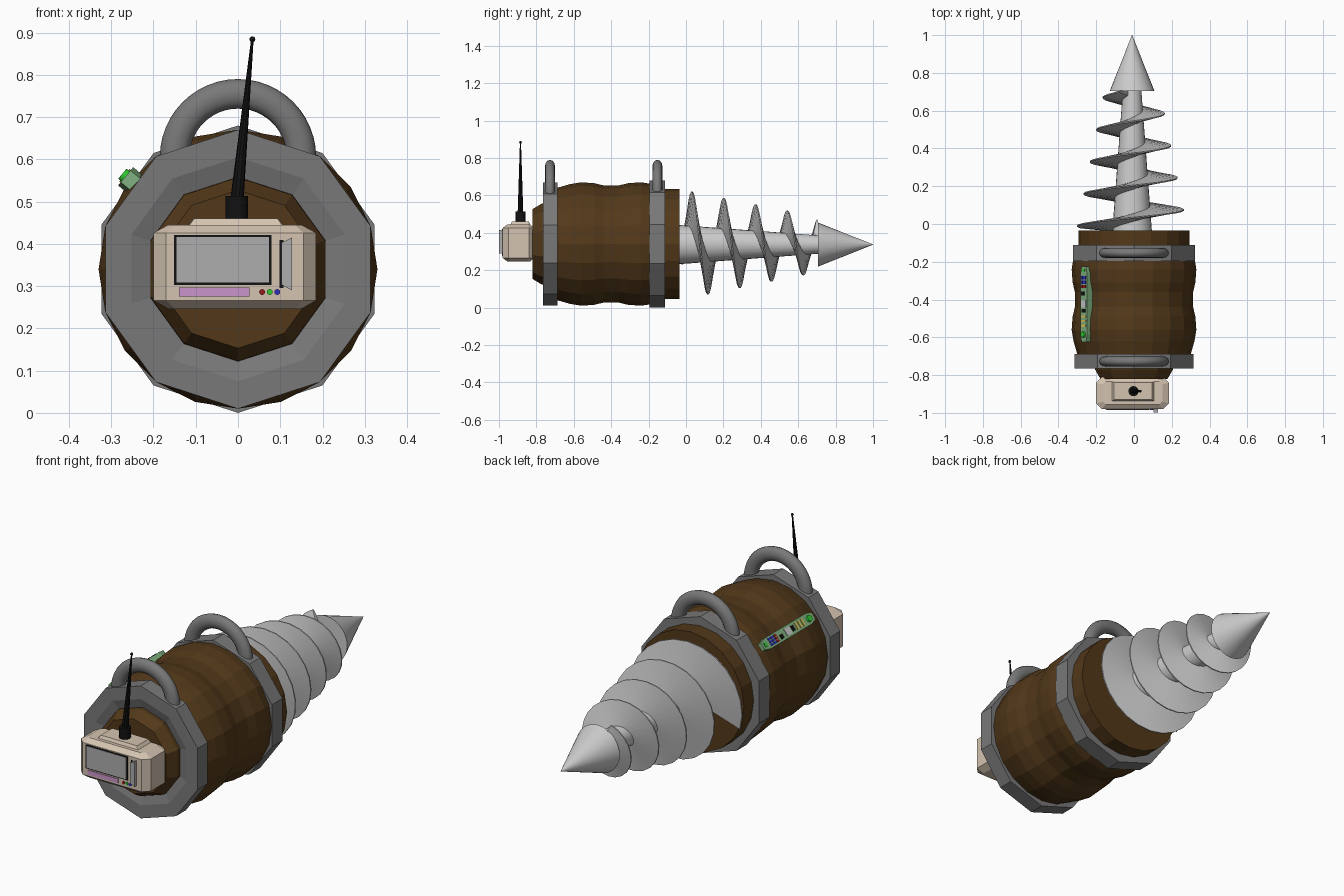
import bpy, bmesh
from math import sin, cos, pi
from mathutils import Vector, Matrix

if "Cube" in bpy.data.objects:
    bpy.data.objects.remove(bpy.data.objects["Cube"])

ZC = 0.34  # height of the barrel axis


def mat(name, r, g, b):
    m = bpy.data.materials.new(name)
    m.diffuse_color = (r, g, b, 1)
    m.use_nodes = True
    m.node_tree.nodes["Principled BSDF"].inputs["Base Color"].default_value = m.diffuse_color
    return m


BROWN = mat("brown", 0.085, 0.04, 0.01)
STEEL = mat("steel", 0.19, 0.19, 0.19)
BEIGE = mat("beige", 0.66, 0.55, 0.44)
BLACK = mat("black", 0.006, 0.006, 0.006)
GLASS = mat("glass", 0.42, 0.42, 0.42)
PINK = mat("pink", 0.6, 0.3, 0.6)
RED = mat("red", 0.3, 0.01, 0.01)
GREEN = mat("green", 0.03, 0.6, 0.03)
BLUE = mat("blue", 0.03, 0.03, 0.5)
YELLOW = mat("yellow", 0.7, 0.55, 0.1)
PANEL = mat("panel_green", 0.22, 0.45, 0.22)


def loft(name, rings, material=None, smooth=None):
    """Skin a list of equal-length point rings and cap both ends."""
    bm = bmesh.new()
    vs = [[bm.verts.new(p) for p in ring] for ring in rings]
    n = len(vs[0])
    for a, b in zip(vs, vs[1:]):
        for i in range(n):
            bm.faces.new((a[i], a[(i + 1) % n], b[(i + 1) % n], b[i]))
    bm.faces.new(vs[0][::-1])
    bm.faces.new(vs[-1])
    bmesh.ops.recalc_face_normals(bm, faces=bm.faces)
    me = bpy.data.meshes.new(name)
    bm.to_mesh(me)
    bm.free()
    ob = bpy.data.objects.new(name, me)
    bpy.context.collection.objects.link(ob)
    if material:
        me.materials.append(material)
    if smooth:
        bpy.ops.object.select_all(action='DESELECT')
        bpy.context.view_layer.objects.active = ob
        ob.select_set(True)
        bpy.ops.object.shade_smooth_by_angle(angle=smooth)
    return ob


def lathe(name, profile, n, material=None, x=0, z=ZC, smooth=None):
    """Turn (y, radius) pairs around the y axis, one corner at the top."""
    rings = [[(x + r * sin(2 * pi * i / n), y, z + r * cos(2 * pi * i / n))
              for i in range(n)] for y, r in profile]
    return loft(name, rings, material, smooth)


def upright(name, profile, n, material, smooth=0.6):
    """Turn (x, y, z, radius) rows around a vertical axis."""
    return loft(name, [[(x + r * cos(2 * pi * i / n), y + r * sin(2 * pi * i / n), z)
                        for i in range(n)] for x, y, z, r in profile], material, smooth)


def box(name, lo, hi, material, matrix=None):
    (x0, y0, z0), (x1, y1, z1) = lo, hi
    ob = loft(name, [[(x0, y0, z), (x1, y0, z), (x1, y1, z), (x0, y1, z)]
                     for z in (z0, z1)], material)
    if matrix:
        ob.data.transform(matrix)
    return ob


# Barrel body with two swellings, and its end caps
lathe("barrel", [(-0.73, 0.29), (-0.68, 0.303), (-0.62, 0.32), (-0.56, 0.33), (-0.49, 0.325),
                 (-0.44, 0.313), (-0.36, 0.313), (-0.31, 0.325), (-0.24, 0.33),
                 (-0.19, 0.322), (-0.15, 0.31)], 20, BROWN)
lathe("front_cap", [(-0.16, 0.295), (-0.035, 0.295)], 20, BROWN)
lathe("rear_cap", [(-0.72, 0.22), (-0.77, 0.217), (-0.82, 0.187)], 10, BROWN)

# Ten-sided clamp rings, the rear one with a dished face
lathe("rear_ring", [(-0.687, 0.20), (-0.687, 0.33), (-0.765, 0.33), (-0.765, 0.265),
                    (-0.75, 0.215), (-0.72, 0.20)], 10, STEEL)
lathe("front_ring", [(-0.195, 0.25), (-0.195, 0.34), (-0.112, 0.34), (-0.112, 0.25)], 10, STEEL)

# Carrying handles, one half loop on each ring
for label, y in (("rear", -0.727), ("front", -0.153)):
    rings = []
    for i in range(25):
        a = pi * i / 24
        ring = []
        for j in range(12):
            b = 2 * pi * j / 12
            r = 0.15 + 0.035 * cos(b)
            ring.append((r * cos(a), y + 0.027 * sin(b), 0.605 + r * sin(a)))
        rings.append(ring)
    feet = [[(p[0], p[1], 0.54) for p in rings[k]] for k in (0, -1)]
    loft(label + "_handle", [feet[0]] + rings + [feet[1]], STEEL, 0.7)

# Drill: tapered shaft, cone tip and spiral blade
DX = -0.01
lathe("drill_shaft", [(-0.04, 0.105), (0.72, 0.048)], 24, None, DX, 0.337, 0.6)
lathe("drill_tip", [(0.705, 0.118), (1.0, 0.0008)], 32, None, DX, 0.337, 0.6)
blade = []
steps = 100
for i in range(steps + 1):
    y = -0.02 + 0.72 * i / steps
    a = pi - 2 * pi * (y + 0.01) / 0.17
    outer = 0.29 - 0.2 * y
    inner = 0.09 - 0.075 * y
    blade.append([(DX + r * cos(a), y + dy, 0.337 + r * sin(a)) for r, dy in
                  ((inner, -0.022), (outer, -0.003), (outer, 0.003), (inner, 0.022))])
loft("drill_blade", blade, None, 0.6)


# Control unit: chamfered case with raised lid
def octagon(x0, x1, y0, y1, c, z):
    return [(x0 + c, y0, z), (x1 - c, y0, z), (x1, y0 + c, z), (x1, y1 - c, z),
            (x1 - c, y1, z), (x0 + c, y1, z), (x0, y1 - c, z), (x0, y0 + c, z)]


loft("control_case", [octagon(-0.165, 0.15, -0.955, -0.835, 0.015, 0.246),
                      octagon(-0.2, 0.185, -0.98, -0.81, 0.03, 0.266),
                      octagon(-0.2, 0.185, -0.98, -0.81, 0.03, 0.426),
                      octagon(-0.165, 0.15, -0.955, -0.835, 0.015, 0.445)], BEIGE)
loft("control_lid", [octagon(-0.12, 0.11, -0.94, -0.832, 0.002, 0.44),
                     octagon(-0.105, 0.095, -0.93, -0.84, 0.002, 0.46)], BEIGE)
box("screen_frame", (-0.152, -0.983, 0.303), (0.079, -0.97, 0.421), BLACK)
box("screen", (-0.146, -0.985, 0.308), (0.073, -0.97, 0.416), GLASS)
box("label_strip", (-0.14, -0.984, 0.275), (0.027, -0.97, 0.297), PINK)
for name, x, m in (("red", 0.057, RED), ("green", 0.075, GREEN), ("blue", 0.093, BLUE)):
    lathe(name + "_button", [(-0.985, 0.007), (-0.97, 0.007)], 12, m, x, 0.286)

# Side grip on the control unit, tapering away from the screen
box("grip_plate", (0.098, -0.982, 0.296), (0.108, -0.97, 0.409), BLACK)
loft("grip", [[(0.103, y, 0.303), (0.128, y, 0.29), (0.128, y, 0.415), (0.103, y, 0.403)]
              for y in (-0.97, -0.999)], GLASS)

# Leaning antenna
upright("antenna_base", [(-0.003, -0.885, 0.455, 0.027), (-0.003, -0.885, 0.513, 0.027)], 12, BLACK)
upright("antenna_rod", [(-0.003, -0.885, 0.50, 0.016), (0.034, -0.885, 0.884, 0.003)], 10, BLACK)
upright("antenna_ball", [(0.034, -0.885, 0.884 - 0.007 * cos(t * pi / 8),
                          max(0.0005, 0.007 * sin(t * pi / 8))) for t in range(9)], 12, BLACK)

# Side panel lying tangent to the barrel: local x across, y along, z outward
PM = Matrix.Translation((0, 0, ZC)) @ Matrix.Rotation(math_a := 0.88, 4, Vector((0, -1, 0)))
RB = 0.30
plan = [(-0.018, -0.625), (0.018, -0.625), (0.028, -0.585), (0.028, -0.265),
        (0.018, -0.225), (-0.018, -0.225), (-0.028, -0.265), (-0.028, -0.585)]
loft("side_panel", [[(x, y, z) for x, y in plan] for z in (RB, RB + 0.045)],
     PANEL).data.transform(PM)
TOP = RB + 0.049


def key(name, x, y, w, h, m, top=TOP):
    box(name, (x - w / 2, y - h / 2, RB + 0.03), (x + w / 2, y + h / 2, top), m, PM)


key("panel_lamp", 0, -0.245, 0.022, 0.014, GREEN)
for row, (y, m) in enumerate(((-0.285, BLUE), (-0.308, BLUE), (-0.331, RED))):
    for col in (-1, 0, 1):
        key(f"panel_key_{row}_{col}", col * 0.014, y, 0.011, 0.017, m)
key("panel_slot", -0.006, -0.368, 0.022, 0.02, BLACK)
key("panel_display", 0, -0.422, 0.036, 0.04, None)
key("panel_switch", 0, -0.46, 0.028, 0.018, BLACK)
for i in range(3):
    key(f"panel_stripe_{i}", 0, -0.49 - 0.024 * i, 0.036, 0.012, YELLOW)
lathe_button = upright("panel_button", [(0, -0.585, RB + 0.03, 0.018),
                                        (0, -0.585, TOP + 0.006, 0.015)], 12, GREEN)
lathe_button.data.transform(PM)
